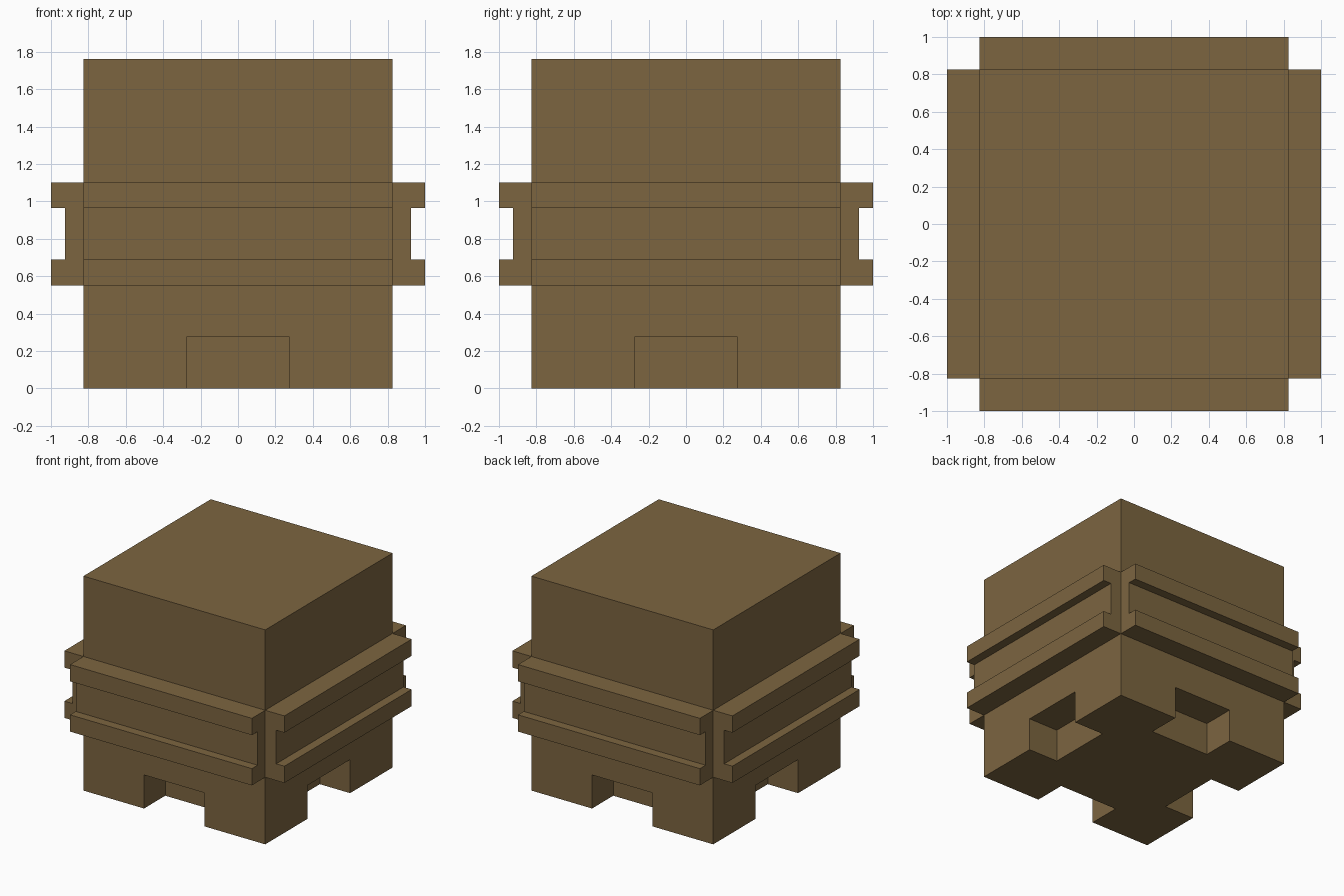
import bpy, bmesh, math
from mathutils import Matrix, Vector

if "Cube" in bpy.data.objects:
    bpy.data.objects.remove(bpy.data.objects["Cube"])

U = 0.1377          # base module
HALF = 6 * U        # half width of the block
HEIGHT = 1.762

brown = bpy.data.materials.new("brown")
brown.diffuse_color = (0.202, 0.130, 0.051, 1.0)
brown.use_nodes = True
brown.node_tree.nodes["Principled BSDF"].inputs["Base Color"].default_value = brown.diffuse_color


def finish(bm, name):
    bmesh.ops.recalc_face_normals(bm, faces=bm.faces)
    mesh = bpy.data.meshes.new(name)
    bm.to_mesh(mesh)
    bm.free()
    mesh.materials.append(brown)
    obj = bpy.data.objects.new(name, mesh)
    bpy.context.collection.objects.link(obj)
    return obj


def add_box(bm, lo, hi, turn=Matrix()):
    lo, hi = Vector(lo), Vector(hi)
    m = turn @ Matrix.Translation((lo + hi) / 2) @ Matrix.Diagonal((*(hi - lo), 1))
    bmesh.ops.create_cube(bm, size=1, matrix=m)


turns = [Matrix.Rotation(i * math.pi / 2, 4, 'Z') for i in range(4)]

# Main block
bm = bmesh.new()
add_box(bm, (-HALF, -HALF, 0), (HALF, HALF, HEIGHT))
block = finish(bm, "block")

# Square notches in the middle of each bottom edge
bm = bmesh.new()
for t in turns:
    add_box(bm, (-2 * U, -HALF - 0.1, -0.1), (2 * U, -4 * U, 2 * U), t)
cutter = finish(bm, "notch_cutter")
cutter.hide_render = True
cutter.hide_set(True)
cut = block.modifiers.new("notches", 'BOOLEAN')
cut.operation = 'DIFFERENCE'
cut.solver = 'EXACT'
cut.object = cutter

# Channel-shaped rail on each side (profile: distance out, height)
profile = [(HALF, 4 * U), (1, 4 * U), (1, 5 * U), (0.926, 5 * U),
           (0.926, 7 * U), (1, 7 * U), (1, 8 * U), (HALF, 8 * U)]
for t, side in zip(turns, ("front", "right", "back", "left")):
    bm = bmesh.new()
    face = bm.faces.new([bm.verts.new((-HALF, -d, z)) for d, z in profile])
    ext = bmesh.ops.extrude_face_region(bm, geom=[face], use_keep_orig=True)
    moved = [g for g in ext["geom"] if isinstance(g, bmesh.types.BMVert)]
    bmesh.ops.translate(bm, verts=moved, vec=(2 * HALF, 0, 0))
    bm.transform(t)
    finish(bm, side + "_rail")
